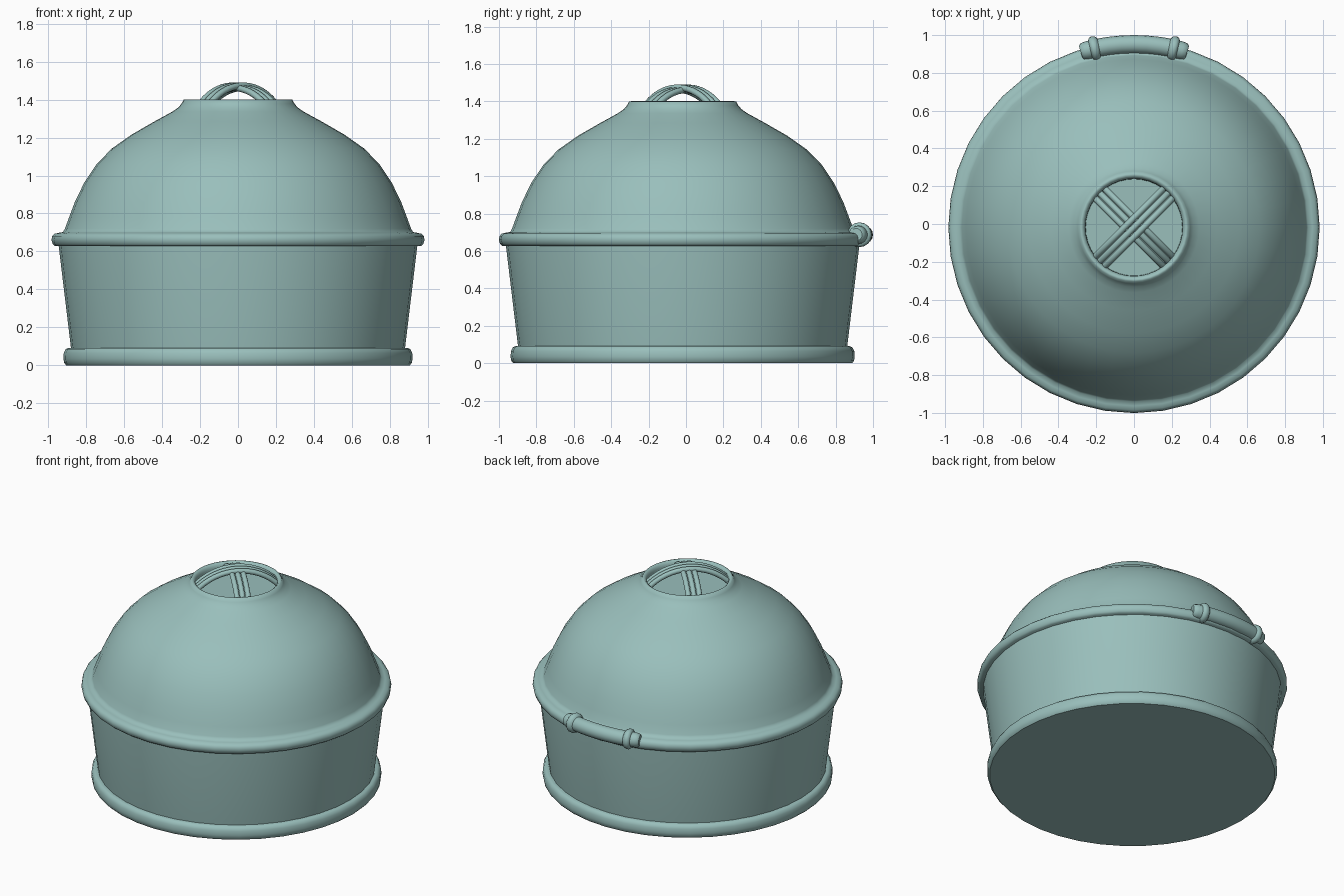
import bpy, bmesh
from math import sin, cos, pi, radians
from mathutils import Vector

if "Cube" in bpy.data.objects:
    bpy.data.objects.remove(bpy.data.objects["Cube"])

CY = -0.018   # centre of the round body in y
SEG = 40

teal = bpy.data.materials.new("teal_enamel")
teal.diffuse_color = (0.32, 0.52, 0.50, 1)
teal.use_nodes = True
teal.node_tree.nodes["Principled BSDF"].inputs["Base Color"].default_value = teal.diffuse_color


def finish(bm, name, angle=40):
    bmesh.ops.recalc_face_normals(bm, faces=bm.faces)
    mesh = bpy.data.meshes.new(name)
    bm.to_mesh(mesh)
    bm.free()
    mesh.materials.append(teal)
    ob = bpy.data.objects.new(name, mesh)
    bpy.context.collection.objects.link(ob)
    bpy.ops.object.select_all(action='DESELECT')
    bpy.context.view_layer.objects.active = ob
    ob.select_set(True)
    bpy.ops.object.shade_smooth_by_angle(angle=radians(angle))
    return ob


def lathe(name, profile, angle=40):
    """Revolve (radius, z) points around the body axis."""
    bm = bmesh.new()
    vs = [bm.verts.new((r, CY, z)) for r, z in profile]
    es = [bm.edges.new(p) for p in zip(vs, vs[1:])]
    bmesh.ops.spin(bm, geom=vs + es, cent=(0, CY, 0), axis=(0, 0, 1),
                   angle=2 * pi, steps=SEG, use_duplicate=False)
    bmesh.ops.remove_doubles(bm, verts=bm.verts, dist=1e-4)
    return finish(bm, name, angle)


def sweep(name, path, sides=10):
    """Tube through (centre, side_axis, up_axis, radius) stations."""
    bm = bmesh.new()
    rings = []
    for c, u, v, r in path:
        rings.append([bm.verts.new(c + r * (u * cos(a) + v * sin(a)))
                      for a in (2 * pi * k / sides for k in range(sides))])
    for a, b in zip(rings, rings[1:]):
        for k in range(sides):
            j = (k + 1) % sides
            bm.faces.new((a[k], a[j], b[j], b[k]))
    bm.faces.new(rings[0])
    bm.faces.new(rings[-1])
    return finish(bm, name)


# tapered lower bowl with closed bottom
lathe("lower_body", [(0, 0.005), (0.87, 0.005), (0.88, 0.09), (0.945, 0.63),
                     (0.945, 0.68), (0, 0.68)])

# rounded foot band
lathe("foot_band", [(0, 0), (0.905, 0), (0.916, 0.012), (0.92, 0.035), (0.918, 0.065),
                    (0.908, 0.085), (0.895, 0.091), (0.86, 0.091)])

# domed lid: rolled rim flowing into the dome, raised collar and recessed top
lathe("lid_dome", [(0.90, 0.628), (0.965, 0.628), (0.976, 0.638), (0.983, 0.66),
                   (0.979, 0.68), (0.967, 0.693), (0.945, 0.698), (0.922, 0.702),
                   (0.912, 0.72), (0.890, 0.78), (0.86, 0.86), (0.81, 0.963),
                   (0.745, 1.06), (0.665, 1.142), (0.56, 1.216), (0.44, 1.285),
                   (0.345, 1.337), (0.315, 1.358), (0.298, 1.378), (0.286, 1.40),
                   (0.275, 1.401), (0.264, 1.392), (0.258, 1.375), (0.256, 1.335),
                   (0, 1.335)], 65)

# two crossed arched handles of three rods each in the recess
ARC = 0.36
for h, (turn, peak) in enumerate(((45, 1.474), (135, 1.462))):
    along = Vector((cos(radians(turn)), sin(radians(turn)), 0))
    across = Vector((-along.y, along.x, 0))
    for i in (-1, 0, 1):
        stations = []
        for k in range(17):
            a = radians(-48 + 6 * k)
            out = along * sin(a) + Vector((0, 0, cos(a)))
            c = Vector((0, CY, peak - ARC)) + out * ARC + across * 0.036 * i
            stations.append((c, across, out, 0.017))
        sweep(f"handle_{h + 1}_rod_{i + 2}", stations)

# curved hinge roll on the back rim, with two collars and tapered ends
half = [(0, .049), (4, .049), (8, .049), (11.0, .049), (11.4, .060), (12.2, .066),
        (13.0, .066), (13.6, .058), (13.8, .049), (15.2, .048), (16.4, .044), (16.9, .034)]
stations = []
for deg, r in [(-d, r) for d, r in half[:0:-1]] + half:
    t = radians(deg)
    out = Vector((sin(t), cos(t), 0))
    stations.append((Vector((0, CY, 0.687)) + out * 0.969, out, Vector((0, 0, 1)), r))
sweep("hinge", stations, 16)
